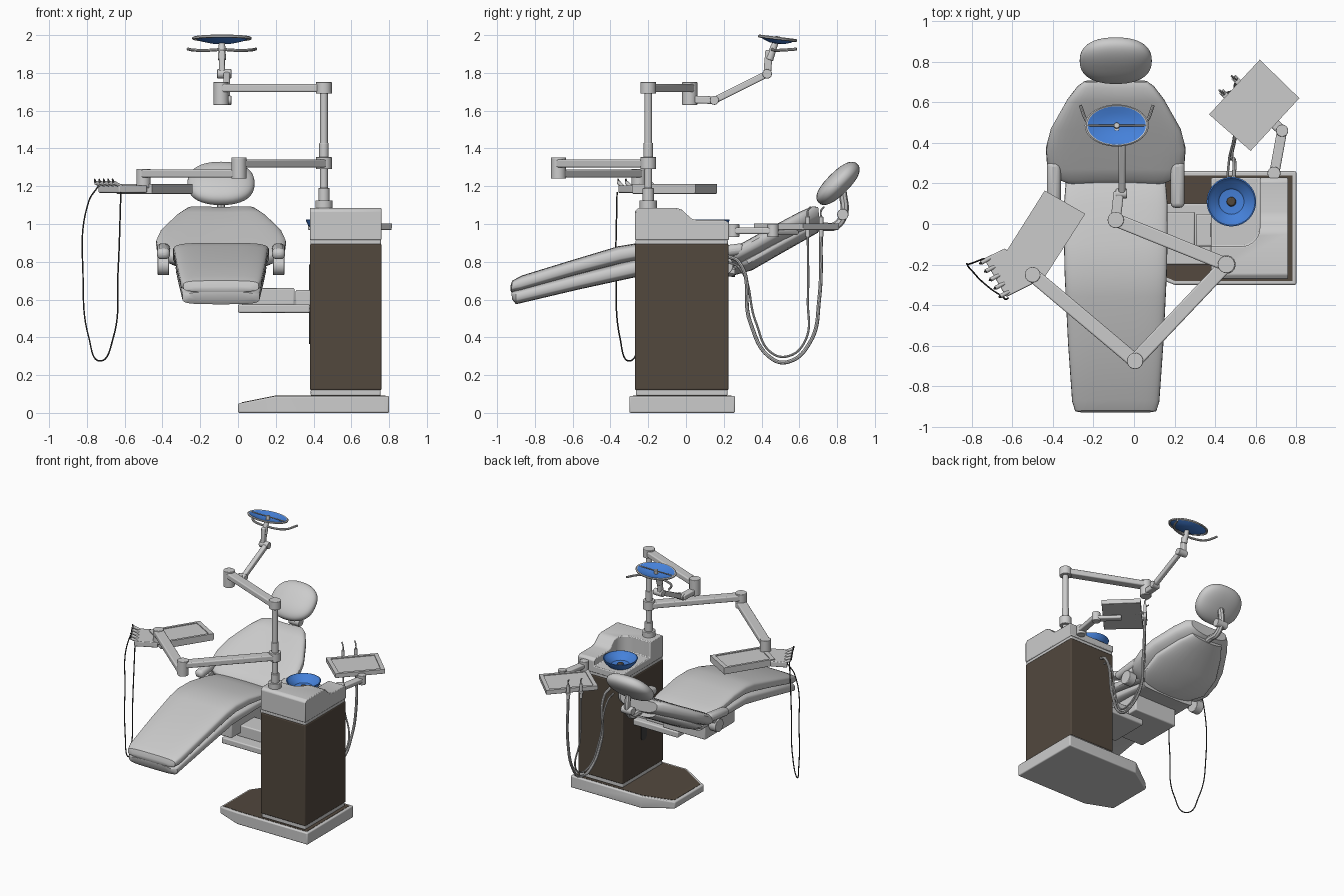
import bpy, bmesh, math
from mathutils import Vector, Matrix

if "Cube" in bpy.data.objects:
    bpy.data.objects.remove(bpy.data.objects["Cube"])

def material(name, c):
    m = bpy.data.materials.new(name)
    m.diffuse_color = (*c, 1)
    m.use_nodes = True
    m.node_tree.nodes["Principled BSDF"].inputs["Base Color"].default_value = m.diffuse_color
    return m

BLUE = material("blue", (0.06, 0.22, 0.70))
BROWN = material("brown", (0.085, 0.065, 0.048))
DARK = material("dark", (0.05, 0.05, 0.05))
CX = -0.09  # chair centre line

def make(name, verts, faces, mat=None, bevel=0):
    bm = bmesh.new()
    vs = [bm.verts.new(v) for v in verts]
    for f in faces:
        bm.faces.new([vs[i] for i in f])
    bmesh.ops.remove_doubles(bm, verts=bm.verts, dist=1e-5)
    bmesh.ops.recalc_face_normals(bm, faces=bm.faces)
    me = bpy.data.meshes.new(name)
    bm.to_mesh(me)
    bm.free()
    ob = bpy.data.objects.new(name, me)
    bpy.context.collection.objects.link(ob)
    if mat:
        me.materials.append(mat)
    if bevel:
        b = ob.modifiers.new("bevel", 'BEVEL')
        b.width, b.segments, b.limit_method = bevel, 3, 'ANGLE'
    return ob

def skin(rings, caps=True):
    n = len(rings[0])
    verts = [v for r in rings for v in r]
    faces = [(k*n+i, k*n+(i+1) % n, (k+1)*n+(i+1) % n, (k+1)*n+i)
             for k in range(len(rings)-1) for i in range(n)]
    if caps:
        faces += [tuple(range(n)), tuple((len(rings)-1)*n+i for i in range(n))]
    return verts, faces

def prism(name, pts, a, b, axis='z', mat=None, bevel=0):
    put = (lambda p, h: (p[0], p[1], h)) if axis == 'z' else (lambda p, h: (h, p[0], p[1]))
    return make(name, *skin([[put(p, h) for p in pts] for h in (a, b)]), mat, bevel)

def box(name, x0, x1, y0, y1, z0, z1, mat=None, bevel=0.008):
    return prism(name, [(x0, y0), (x1, y0), (x1, y1), (x0, y1)], z0, z1, 'z', mat, bevel)

def cyl(name, p, q, r, r2=None, mat=None, bevel=0.004):
    p, q = Vector(p), Vector(q)
    rot = (q-p).to_track_quat('Z', 'Y')
    ring = lambda c, rad: [c + rot @ Vector((rad*math.cos(t*math.pi/12), rad*math.sin(t*math.pi/12), 0))
                           for t in range(24)]
    return make(name, *skin([ring(p, r), ring(q, r2 or r)]), mat, bevel)

def bar(name, p, q, w, h, bevel=0.008):
    p, q = Vector(p), Vector(q)
    d = (q-p).normalized()
    s = d.cross(Vector((0, 0, 1))).normalized()
    u = s.cross(d)
    ring = lambda c: [c + s*i*w/2 + u*j*h/2 for i, j in ((-1, -1), (1, -1), (1, 1), (-1, 1))]
    return make(name, *skin([ring(p), ring(q)]), None, bevel)

def tube(name, pts, r, mat=None):
    cu = bpy.data.curves.new(name, 'CURVE')
    cu.dimensions, cu.bevel_depth, cu.bevel_resolution, cu.use_fill_caps = '3D', r, 2, True
    sp = cu.splines.new('BEZIER')
    sp.bezier_points.add(len(pts)-1)
    for bp, p in zip(sp.bezier_points, pts):
        bp.co = p
        bp.handle_left_type = bp.handle_right_type = 'AUTO'
    ob = bpy.data.objects.new(name, cu)
    bpy.context.collection.objects.link(ob)
    if mat:
        cu.materials.append(mat)
    bpy.ops.object.select_all(action='DESELECT')
    ob.select_set(True)
    bpy.context.view_layer.objects.active = ob
    bpy.ops.object.convert(target='MESH')

def lathe(name, prof, m, mat=None, n=40):
    rings = [[m @ Vector((r*math.cos(2*math.pi*i/n), r*math.sin(2*math.pi*i/n), z)) for i in range(n)]
             for r, z in prof]
    return make(name, *skin(rings + [rings[0]], False), mat)

def loft(name, secs, e=4, wing=0, n=36):
    # each section: top y,z / bottom y,z / half width, as a rounded slab
    rings = []
    for yt, zt, yb, zb, hw in secs:
        c, v = Vector((CX, (yt+yb)/2, (zt+zb)/2)), Vector((0, (yt-yb)/2, (zt-zb)/2))
        ring = []
        for i in range(n):
            t = 2*math.pi*i/n
            a, b = (math.copysign(abs(f(t))**(2/e), f(t)) for f in (math.cos, math.sin))
            ring.append(c + Vector((a*hw, 0, 0)) + v*b + v.normalized()*wing*a*a)
        rings.append(ring)
    return make(name, *skin(rings), None, 0)

# floor base with tapered toe
outline = [(0, -.22), (.2, -.30), (.8, -.30), (.8, .26), (.2, .26), (0, .13)]
base_top = lambda x, d: .05 + d + .04*min(x/.2, 1)
def base_slab(name, pts, z0, d, mat=None, bevel=0):
    n = len(pts)
    v = [(x, y, z0 if z0 is not None else base_top(x, -.01)) for x, y in pts] + [(x, y, base_top(x, d)) for x, y in pts]
    f = [(0, 1, 4, 5), (1, 2, 3, 4), (6, 7, 10, 11), (7, 8, 9, 10)] + [(i, (i+1) % n, n+(i+1) % n, n+i) for i in range(n)]
    make(name, v, f, mat, bevel)
base_slab("floor_base", outline, 0, 0, None, .008)
base_slab("base_mat", [(.02, -.205), (.2, -.28), (.78, -.28), (.78, .24), (.2, .24), (.02, .115)], None, .002, BROWN)

# cabinet column
box("cabinet_plinth", .385, .755, -.265, .22, .09, .125)
box("cabinet_body", .38, .76, -.27, .225, .12, .895, BROWN)
box("cabinet_trim", .383, .757, -.267, .222, .89, .918)
slot = [(-.03+.035*math.cos(t), z+.035*math.sin(t)) for z, a in ((.75, 0), (.40, 180))
        for t in [math.radians(a+k*22.5) for k in range(9)]]
prism("lift_slot", slot, .376, .39, 'x', DARK)

# cabinet head with bowl recess
head = prism("cabinet_head", [(-.27, .915), (.228, .915), (.228, 1.005), (.21, 1.02), (.06, 1.02), (.03, 1.028),
             (.005, 1.05), (-.02, 1.075), (-.05, 1.085), (-.25, 1.085), (-.27, 1.07)], .38, .76, 'x')
corner = [(.53+.09*math.cos(t), -.02+.09*math.sin(t)) for t in [math.radians(-90+k*11.25) for k in range(9)]]
cutter = prism("recess_cutter", [(.3, -.11)] + corner + [(.62, .3), (.3, .3)], .965, 1.2)
mod = head.modifiers.new("recess", 'BOOLEAN')
mod.operation, mod.object, mod.solver = 'DIFFERENCE', cutter, 'EXACT'
bpy.context.view_layer.objects.active = head
bpy.ops.object.modifier_apply(modifier="recess")
bpy.data.objects.remove(cutter)
bv = head.modifiers.new("bevel", 'BEVEL')
bv.width, bv.segments, bv.limit_method = .006, 2, 'ANGLE'

# rinse bowl
at = Matrix.Translation
lathe("rinse_bowl", [(0, .955), (.06, .955), (.085, .97), (.11, .995), (.122, 1.022), (.116, 1.024),
      (.10, 1.002), (.07, .985), (.062, .975), (0, .968)], at((.48, .11, 0)), BLUE)
cyl("bowl_drain", (.48, .11, .966), (.48, .11, .985), .025, .018, BROWN)

# chair support arm
box("support_beam", .0, .38, -.20, .10, .53, .575)
box("support_block", .305, .385, -.11, .05, .53, .65)
box("support_cover", .02, .30, -.11, .06, .57, .66)
box("seat_frame", -.26, .10, -.22, .14, .60, .74)

# chair cushions
loft("seat_cushion", [(-.93, .67, -.93, .65, .16), (-.92, .70, -.925, .64, .20), (-.87, .727, -.88, .645, .215),
     (-.6, .81, -.58, .73, .235), (-.36, .882, -.34, .79, .247), (-.25, .90, -.24, .81, .252), (-.1, .895, -.09, .81, .255),
     (.1, .855, .1, .79, .255), (.22, .825, .23, .775, .245), (.26, .80, .26, .78, .2)])
loft("seat_shell", [(-.925, .64, -.92, .60, .17), (-.9, .65, -.9, .575, .205), (-.58, .735, -.56, .655, .225),
     (-.28, .812, -.26, .72, .24), (0, .805, 0, .73, .24), (.26, .775, .26, .72, .22)])
loft("backrest_cushion", [(.2, .82, .22, .76, .24), (.22, .85, .255, .76, .30), (.27, .88, .31, .785, .338),
     (.36, .93, .40, .83, .345), (.46, .985, .49, .88, .32), (.6, 1.06, .63, .95, .24), (.67, 1.09, .69, .985, .19),
     (.70, 1.085, .71, 1.0, .155)], 3.2, .02)
loft("backrest_shell", [(.24, .78, .26, .73, .20), (.32, .81, .35, .755, .27), (.45, .88, .48, .83, .27),
     (.6, .96, .63, .915, .19), (.68, 1.0, .70, .955, .13)], 3.2, .02)

# headrest pad
bpy.ops.mesh.primitive_uv_sphere_add(segments=40, ring_count=20)
pad = bpy.context.object
pad.name = "headrest_pad"
tilt = Matrix.Rotation(math.radians(45), 3, 'X')
for v in pad.data.vertices:
    p = [math.copysign(abs(c)**.85, c) for c in v.co]
    v.co = tilt @ Vector((p[0]*.178, p[1]*.145, p[2]*.06)) + Vector((CX, .805, 1.215))
tube("headrest_stem", [(CX, .60, .955), (CX, .72, .985), (CX, .79, .99), (CX, .835, 1.05), (CX, .83, 1.17)], .022)
cyl("headrest_hinge", (CX-.045, .83, 1.05), (CX+.045, .83, 1.05), .03)

# armrests on both sides
for s, side in ((-1, "left"), (1, "right")):
    x = CX + s*.305
    bar(side+"_armrest", (x, .08, .84), (x, .31, .87), .07, .06, .025)
    cyl(side+"_armrest_pivot", (x-.03, .2, .78), (x+.03, .2, .78), .05)
    bar(side+"_armrest_link", (x, .2, .78), (x, .24, .86), .04, .05)

# mast
PX, PY = .455, -.2
for i, (z0, z1, r) in enumerate([(1.08, 1.125, .046), (1.12, 1.19, .03), (1.19, 1.72, .021), (1.29, 1.355, .042),
                                 (1.35, 1.43, .025), (1.69, 1.752, .042)]):
    cyl(f"mast_{i}", (PX, PY, z0), (PX, PY, z1), r)

# instrument tray arms
E, W = (.005, -.675), (-.5, -.25)
bar("tray_arm_upper", (PX, PY, 1.32), (*E, 1.32), .07, .042)
bar("tray_arm_lower", (*E, 1.267), (*W, 1.267), .07, .042)
cyl("tray_elbow", (*E, 1.24), (*E, 1.352), .04)
cyl("tray_wrist", (*W, 1.19), (*W, 1.292), .038)

def tray(name, pts, z0, z1):
    prism(name, pts, z0, z1 - .006, 'z', None, .004)
    c = sum((Vector(p) for p in pts), Vector((0, 0)))/len(pts)
    inn = [c + (Vector(p)-c)*.84 for p in pts]
    rings = [[(*p, z) for p in q] for q, z in ((pts, z0+.01), (pts, z1), (inn, z1), (inn, z1-.005), (inn, z0+.01))]
    make(name+"_rim", *skin(rings, False))
tray("instrument_tray", [(-.44, .165), (-.645, -.16), (-.455, -.285), (-.24, .05)], 1.16, 1.212)
prism("handpiece_holder", [(-.635, -.12), (-.74, -.17), (-.63, -.36), (-.48, -.285)], 1.165, 1.205, 'z', None, .006)
for i in range(5):
    p = Vector((-.735, -.18, 1.2)).lerp(Vector((-.64, -.345, 1.2)), i/4)
    cyl(f"handpiece_{i}", p + Vector((.04, .02, -.01)), p + Vector((-.02, -.012, .02)), .008, .011)
    cyl(f"handpiece_tip_{i}", p + Vector((-.02, -.012, .02)), p + Vector((-.025, -.015, .04)), .007, .004, DARK)
tube("handpiece_cord", [(-.74, -.17, 1.2), (-.79, -.19, 1.12), (-.82, -.2, .7), (-.79, -.24, .4), (-.73, -.3, .275),
     (-.66, -.35, .4), (-.635, -.37, .75), (-.62, -.365, 1.17)], .004, DARK)

# assistant tray and arm
tray("assistant_tray", [(.62, .81), (.37, .54), (.575, .36), (.815, .62)], .968, 1.002)
bar("assistant_arm", (.69, .24, .965), (.73, .46, .965), .05, .035)
cyl("assistant_shoulder", (.69, .25, .93), (.69, .25, 1.0), .032)
cyl("assistant_elbow", (.73, .46, .93), (.73, .46, 1.0), .03)
bar("assistant_bracket", (.73, .46, .955), (.6, .58, .955), .05, .025)
for i, (x, y) in enumerate([(.44, .645), (.50, .715)]):
    bar(f"hose_holder_{i}", (x+.05, y-.05, .975), (x-.01, y+.01, .975), .03, .015, .003)
    cyl(f"suction_handle_{i}", (x, y, .93), (x, y, 1.04), .012)
    tube(f"suction_tip_{i}", [(x, y, 1.03), (x, y, 1.07), (x-.02, y+.015, 1.09)], .005)
    d = .03*i
    tube(f"suction_hose_{i}", [(.46+d, .22, .80+d), (.465+d, .28, .77+d), (.48, .37-d, .48), (.50, .45, .32-d),
         (.51, .54, .30-d), (.50, .63+d, .38), (x+.01, .645+2*d, .6), (x, y, .94)], .006+.004*i)

# lamp arms
J = (CX, .02)
bar("lamp_arm_upper", (PX, PY, 1.72), (*J, 1.72), .066, .042)
cyl("lamp_elbow", (*J, 1.63), (*J, 1.752), .04)
bar("lamp_link", (*J, 1.66), (-.075, .16, 1.655), .05, .04)
bar("lamp_arm_lower", (-.06, .15, 1.655), (-.06, .43, 1.795), .034, .036)
cyl("lamp_hinge_low", (-.09, .15, 1.655), (-.035, .15, 1.655), .024)
cyl("lamp_hinge_high", (-.11, .43, 1.795), (-.035, .43, 1.795), .025)
bar("lamp_neck", (-.085, .43, 1.795), (-.085, .44, 1.92), .03, .04)
cyl("lamp_yoke", (-.085, .44, 1.87), (-.085, .475, 1.965), .022, .016)

# lamp dish, rim, bulb and handles
L = at((-.085, .485, 1.982)) @ Matrix.Rotation(math.radians(-7), 4, 'X') @ Matrix.Diagonal((1, .66, 1, 1))
lathe("lamp_dish", [(0, -.028), (.06, -.025), (.11, -.014), (.15, .003), (.145, .007), (.1, -.006), (.05, -.016), (0, -.018)], L, BLUE)
lathe("lamp_rim", [(.14, 0), (.147, -.007), (.157, -.004), (.158, .004), (.15, .009), (.142, .006)], L)
tube("lamp_crossbar", [L @ Vector((x, 0, .004)) for x in (-.145, 0, .145)], .004)
cyl("lamp_bulb", L @ Vector((0, 0, -.02)), L @ Vector((0, 0, .012)), .014)
for s in (-1, 1):
    tube("lamp_handle_"+("left" if s < 0 else "right"), [(-.085, .455, 1.925), (-.085+s*.06, .465, 1.92),
         (-.085+s*.14, .50, 1.92), (-.085+s*.18, .585, 1.926)], .008)

# smooth shading with sharp edges kept
bpy.ops.object.select_all(action='SELECT')
bpy.context.view_layer.objects.active = head
bpy.ops.object.shade_smooth_by_angle(angle=math.radians(35))
